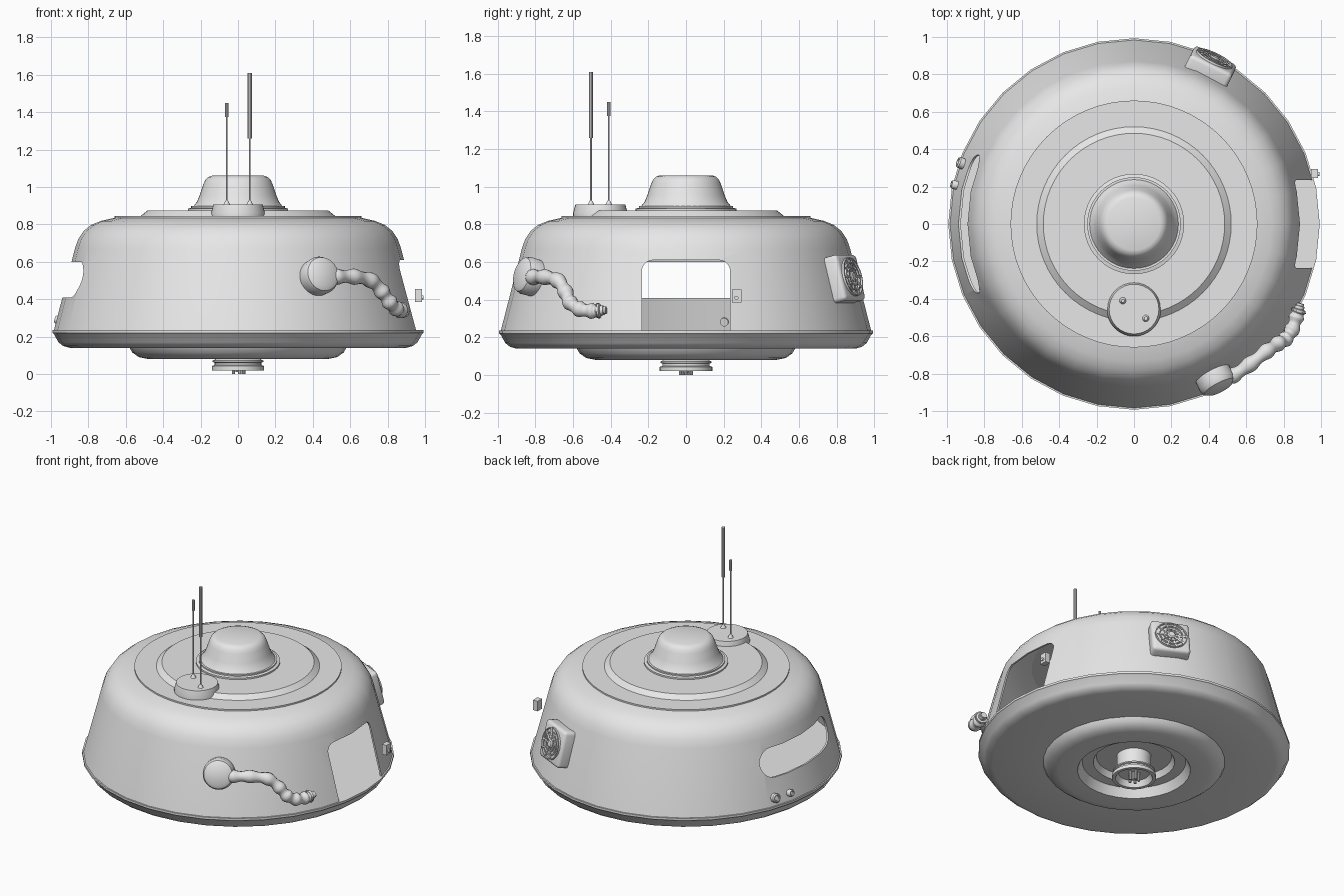
import bpy, bmesh, math
from mathutils import Matrix, Vector

cube = bpy.data.objects.get("Cube")
if cube:
    bpy.data.objects.remove(cube, do_unlink=True)

GREY = (0.8, 0.8, 0.8, 1)
mat = bpy.data.materials.new("plain grey")
mat.use_nodes = True
mat.diffuse_color = GREY
bsdf = next(n for n in mat.node_tree.nodes if n.type == 'BSDF_PRINCIPLED')
bsdf.inputs["Base Color"].default_value = GREY


def select(obj):
    bpy.ops.object.select_all(action='DESELECT')
    obj.select_set(True)
    bpy.context.view_layer.objects.active = obj


def finish(name, bm, matrix=None, smooth=True):
    """Turn a bmesh into a grey object, placed by a matrix."""
    if matrix:
        bm.transform(matrix)
    bmesh.ops.recalc_face_normals(bm, faces=bm.faces)
    mesh = bpy.data.meshes.new(name)
    bm.to_mesh(mesh)
    bm.free()
    mesh.materials.append(mat)
    obj = bpy.data.objects.new(name, mesh)
    bpy.context.collection.objects.link(obj)
    if smooth:
        select(obj)
        bpy.ops.object.shade_smooth_by_angle(angle=math.radians(32))
    return obj


def lathe(name, profile, segs=32, matrix=None, closed=False, smooth=True):
    """Spin (radius, height) points around z."""
    bm = bmesh.new()
    rings = []
    for r, z in profile:
        count = segs if r > 0 else 1
        rings.append([bm.verts.new((r * math.cos(math.tau * i / segs),
                                    r * math.sin(math.tau * i / segs), z))
                      for i in range(count)])
    pairs = list(zip(rings, rings[1:]))
    if closed:
        pairs.append((rings[-1], rings[0]))
    for a, b in pairs:
        for i in range(segs):
            j = (i + 1) % segs
            quad = [a[i % len(a)], a[j % len(a)], b[j % len(b)], b[i % len(b)]]
            bm.faces.new(list(dict.fromkeys(quad)))
    return finish(name, bm, matrix, smooth)


def rod(name, x, y, z0, z1, r, top=None, segs=10):
    top = r if top is None else top
    return lathe(name, [(0, z0), (r, z0), (top, z1), (0, z1)], segs,
                 Matrix.Translation((x, y, 0)))


def box(name, size, matrix, bevel=0.0):
    bm = bmesh.new()
    bmesh.ops.create_cube(bm, size=1, matrix=Matrix.Diagonal((*size, 1)))
    if bevel:
        bmesh.ops.bevel(bm, geom=bm.edges[:], offset=bevel, segments=3,
                        profile=0.5, affect='EDGES')
    return finish(name, bm, matrix)


def on_wall(azimuth, radius, z, tilt=14):
    """Frame with local z pointing out of the sloping wall and local y up."""
    a, t = math.radians(azimuth), math.radians(tilt)
    n = Vector((math.cos(a) * math.cos(t), math.sin(a) * math.cos(t), math.sin(t)))
    u = Vector((-math.sin(a), math.cos(a), 0))
    m = Matrix((u, n.cross(u), n)).transposed().to_4x4()
    m.translation = (radius * math.cos(a), radius * math.sin(a), z)
    return m


def cut_opening(obj, x0, x1, half_width, z0, z1, corner, round_bottom):
    """Cut a round-cornered opening through the wall along x."""
    outline = []
    for sy, sz, start in ((1, 1, 0), (-1, 1, 90), (-1, -1, 180), (1, -1, 270)):
        r = corner if sz > 0 or round_bottom else 0
        cy = sy * (half_width - r)
        cz = z1 - r if sz > 0 else z0 + r
        for k in range(9 if r else 1):
            a = math.radians(start + k * 90 / 8)
            outline.append((cy + r * math.cos(a), cz + r * math.sin(a)))
    bm = bmesh.new()
    face = bm.faces.new([bm.verts.new((x0, y, z)) for y, z in outline])
    ext = bmesh.ops.extrude_face_region(bm, geom=[face])
    bmesh.ops.translate(bm, vec=(x1 - x0, 0, 0),
                        verts=[g for g in ext["geom"] if isinstance(g, bmesh.types.BMVert)])
    cutter = finish("opening_cutter", bm, smooth=False)
    cutter.hide_render = True
    mod = obj.modifiers.new("opening", 'BOOLEAN')
    mod.operation, mod.solver, mod.object = 'DIFFERENCE', 'EXACT', cutter
    select(obj)
    bpy.ops.object.modifier_apply(modifier=mod.name)
    bpy.data.objects.remove(cutter, do_unlink=True)


# Base: floor, rim, stepped underside and central recess
lathe("base", [(0, .18), (.24, .18), (.26, .14), (.33, .14), (.36, .08), (.48, .08),
               (.53, .09), (.565, .115), (.58, .14), (.9, .14), (.935, .15), (.96, .17),
               (.985, .215), (.993, .22), (.993, .235), (0, .235)])

# Thin outer wall with a doorway and a wide window
outer = [(.985, .23), (.872, .67), (.855, .72), (.825, .765), (.785, .797), (.735, .818),
         (.66, .835)]
inner = [(r - .012, z - (.012 if z > .7 else 0)) for r, z in reversed(outer)]
wall = lathe("wall", outer + inner, closed=True, smooth=False)
cut_opening(wall, .6, 1.2, .235, .2, .61, .06, False)
cut_opening(wall, -1.2, -.6, .37, .41, .6, .094, True)
select(wall)
bpy.ops.object.shade_smooth_by_angle(angle=math.radians(32))

# Roof plate with raised disc, collar and dome
lathe("roof", [(0, .822), (.66, .822), (.66, .845), (.52, .845), (.485, .873), (0, .873)], 64)
lathe("dome_collar", [(.268, .87), (.268, .884), (.25, .888), (.25, .897), (0, .897)], 48)
lathe("dome", [(.24, .893), (.232, .905), (.22, .92), (.205, .955), (.185, 1.015),
               (.175, 1.037), (.16, 1.053), (.14, 1.06), (0, 1.06)], 48)

# Antenna mount and the two antennas
lathe("antenna_mount", [(0, .845), (.145, .845), (.145, .86), (.133, .905), (0, .905)], 32,
      Matrix.Translation((0, -.455, 0)))
for label, x, y, sleeve, top, r in (("short", -.06, -.41, 1.375, 1.45, .009),
                                    ("tall", .063, -.505, 1.26, 1.61, .011)):
    rod(label + "_antenna_foot", x, y, .9, .928, .021, .006)
    rod(label + "_antenna_rod", x, y, .9, sleeve, .005)
    rod(label + "_antenna_tip", x, y, sleeve, top, r)

# Hub beneath the base, with prongs
lathe("hub", [(0, .06), (.1, .06), (.118, .02), (.14, .02), (.14, .043), (.125, .048),
              (.125, .06), (.135, .064), (.135, .072), (.11, .085), (.11, .185)])
rod("hub_pin", 0, 0, .01, .065, .014)
for i in range(5):
    a = math.tau * i / 5
    rod("hub_prong", .03 * math.cos(a), .03 * math.sin(a), 0, .065, .009)

# Fan unit on the back wall
fan = on_wall(64, .915, .505)
box("fan_housing", (.25, .25, .13), fan, .022)
face = fan @ Matrix.Translation((0, 0, .065))
for r in (.105, .078, .05):
    lathe("fan_ring", [(r - .007, -.01), (r - .007, .012), (r, .012), (r, -.01)], 32, face, True)
lathe("fan_hub", [(.028, -.01), (.028, .012), (.02, .018), (0, .018)], 16, face)
for i in range(10):
    turn = Matrix.Rotation(math.tau * i / 10, 4, 'Z')
    box("fan_blade", (.078, .012, .006), face @ turn @ Matrix.Translation((.063, 0, .006))
        @ Matrix.Rotation(.4, 4, 'X'))

# Round hose connector on the front wall
lathe("hose_connector", [(0, -.04), (.085, -.04), (.1, -.02), (.102, .035), (.092, .06),
                         (.07, .073), (0, .076)], 32, on_wall(-62.4, .925, .52))


# Ribbed hose along a smooth path
path = [Vector(p) for p in ((.47, -.83, .52), (.53, -.81, .52), (.62, -.75, .52),
                            (.71, -.68, .5), (.77, -.64, .44), (.81, -.615, .385),
                            (.845, -.565, .35), (.868, -.5, .34), (.88, -.465, .342))]


def spline_point(i, t):
    p0, p1, p2, p3 = (path[max(0, min(len(path) - 1, i + k))] for k in (-1, 0, 1, 2))
    return (p1 * 2 + (p2 - p0) * t + (p0 * 2 - p1 * 5 + p2 * 4 - p3) * t * t
            + (p1 * 3 - p0 - p2 * 3 + p3) * t ** 3) / 2


steps = 12
points = [spline_point(i, k / steps) for i in range(len(path) - 1) for k in range(steps)]
points.append(path[-1])
curve = bpy.data.curves.new("hose", 'CURVE')
curve.dimensions = '3D'
curve.bevel_depth = .038
curve.bevel_resolution = 4
curve.use_fill_caps = True
poly = curve.splines.new('POLY')
poly.points.add(len(points) - 1)
for i, (pt, co) in enumerate(zip(poly.points, points)):
    pt.co = (*co, 1)
    pt.radius = 1 + .13 * math.cos(math.tau * i / steps)
curve.materials.append(mat)
hose = bpy.data.objects.new("hose", curve)
bpy.context.collection.objects.link(hose)
select(hose)
bpy.ops.object.convert(target='MESH')
bpy.ops.object.shade_smooth_by_angle(angle=math.radians(45))

# Hose nozzle
aim = Vector((.25, .95, .05)).to_track_quat('Z', 'Y').to_matrix().to_4x4()
lathe("hose_nozzle", [(0, -.01), (.038, -.01), (.038, .008), (.026, .012), (.026, .028),
                      (.02, .03), (.02, .042), (0, .042)], 16,
      Matrix.Translation(path[-1]) @ aim)

# Door control box with its button
box("door_control", (.036, .05, .07), Matrix.Translation((.965, .27, .42)))
lathe("door_button", [(0, 0), (.011, 0), (.011, .01), (0, .01)], 12,
      Matrix.Translation((.982, .268, .41)) @ Matrix.Rotation(math.pi / 2, 4, 'Y'))

# Two round sockets on the right wall
for azimuth, r in ((160.6, .03), (167.7, .023)):
    lathe("wall_socket", [(0, -.02), (r, -.02), (r, .026), (r * .8, .034), (r * .6, .034),
                          (r * .5, .025), (0, .025)], 20, on_wall(azimuth, .967, .285))
